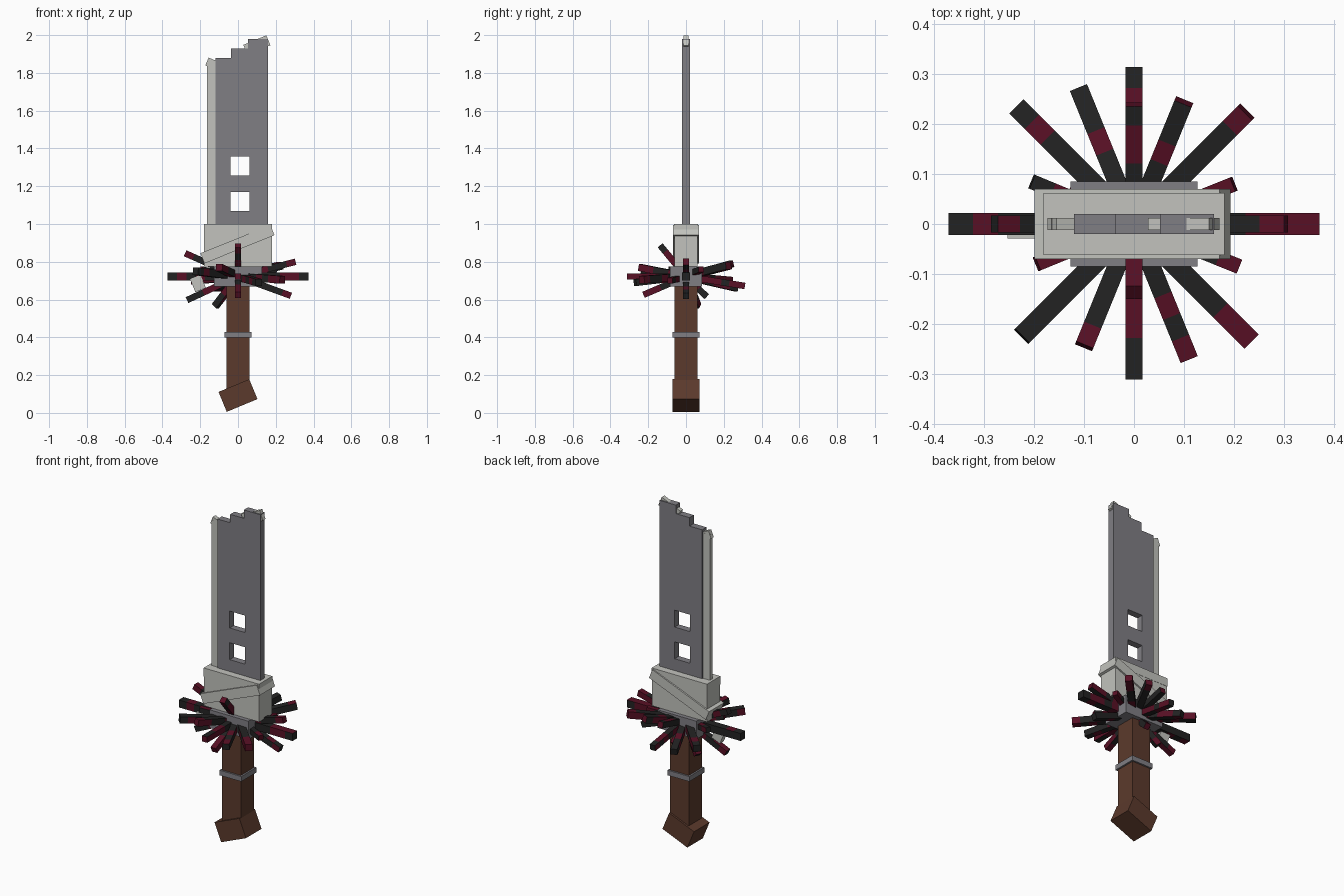
import bpy, bmesh, math, random
from mathutils import Vector, Matrix

if "Cube" in bpy.data.objects:
    bpy.data.objects.remove(bpy.data.objects["Cube"])

random.seed(4)


def material(name, rgb):
    m = bpy.data.materials.new(name)
    m.diffuse_color = (*rgb, 1)
    m.use_nodes = True
    m.node_tree.nodes["Principled BSDF"].inputs["Base Color"].default_value = m.diffuse_color
    return m


STEEL = material("steel grey", (0.215, 0.21, 0.23))
CLOTH = material("pale cloth", (0.54, 0.545, 0.51))
BROWN = material("brown leather", (0.105, 0.042, 0.025))
BLACK = material("black", (0.016, 0.016, 0.016))
RED = material("dark red", (0.098, 0.005, 0.018))


def make(name, bm, *mats):
    bmesh.ops.recalc_face_normals(bm, faces=bm.faces[:])
    me = bpy.data.meshes.new(name)
    bm.to_mesh(me)
    bm.free()
    for m in mats:
        me.materials.append(m)
    ob = bpy.data.objects.new(name, me)
    bpy.context.collection.objects.link(ob)
    return ob


def box(name, centre, size, mat, tilt=0):
    """Box of full size, tilted about y so that +x rises with positive tilt."""
    bm = bmesh.new()
    bmesh.ops.create_cube(bm, size=1)
    mtx = (Matrix.Translation(centre) @ Matrix.Rotation(math.radians(-tilt), 4, 'Y')
           @ Matrix.Diagonal((*size, 1)))
    bmesh.ops.transform(bm, matrix=mtx, verts=bm.verts[:])
    return make(name, bm, mat)


# Handle, ring and angled pommel
box("handle", (0, 0, 0.405), (0.122, 0.122, 0.55), BROWN)
box("handle_ring", (0, 0, 0.413), (0.142, 0.142, 0.03), STEEL)
box("pommel", (0, 0, 0.092), (0.176, 0.145, 0.114), BROWN, 22.5)

# Guard core and the wrapped cloth above it
box("guard_core", (0, 0, 0.722), (0.255, 0.17, 0.107), STEEL)
box("cloth_wrap", (0, 0, 0.888), (0.362, 0.122, 0.224), CLOTH)
box("cloth_collar", (0, 0, 0.975), (0.362, 0.125, 0.05), CLOTH)
box("cloth_band", (-0.003, 0, 0.893), (0.40, 0.14, 0.058), CLOTH, 22)
box("cloth_tail", (-0.212, -0.012, 0.685), (0.06, 0.035, 0.075), CLOTH, 22)

# Blade with stepped tip
outline = [(-0.12, 0.98), (0.16, 0.98), (0.16, 1.98), (0.052, 1.98),
           (0.052, 1.93), (-0.037, 1.93), (-0.037, 1.88), (-0.12, 1.88)]
bm = bmesh.new()
face = bm.faces.new([bm.verts.new((x, -0.02, z)) for x, z in outline])
ext = bmesh.ops.extrude_face_region(bm, geom=[face])
bmesh.ops.translate(bm, vec=(0, 0.04, 0),
                    verts=[v for v in ext["geom"] if isinstance(v, bmesh.types.BMVert)])
blade = make("blade", bm, STEEL)

# Two square windows through the blade
for z in (1.12, 1.307):
    cutter = box("window_cutter", (0.01, 0, z), (0.1, 0.2, 0.1), STEEL)
    mod = blade.modifiers.new("window", 'BOOLEAN')
    mod.operation, mod.solver, mod.object = 'DIFFERENCE', 'EXACT', cutter
    bpy.context.view_layer.objects.active = blade
    bpy.ops.object.modifier_apply(modifier=mod.name)
    bpy.data.objects.remove(cutter)

# Pale cutting edge and tip pieces
box("cutting_edge", (-0.142, 0, 1.42), (0.046, 0.025, 0.88), CLOTH)
box("edge_tip", (-0.145, 0, 1.852), (0.042, 0.0245, 0.045), CLOTH, -22.5)
box("blade_tip", (0.1, 0, 1.947), (0.132, 0.025, 0.057), CLOTH, 22.5)


def strand(end, width, pattern):
    """Tuft strand from the guard centre; pattern colours its top, r or b per segment."""
    start = Vector((0, 0, 0.722))
    along = Vector(end) - start
    x = along.normalized()
    y = Vector((0, 0, 1)).cross(x).normalized()
    z = x.cross(y)
    n = len(pattern)
    bm = bmesh.new()
    rings = []
    for i in range(n + 1):
        p = start + along * (0.2 + 0.8 * i / n)
        rings.append([bm.verts.new(p + (y * a + z * b) * width / 2)
                      for a, b in ((-1, 1), (1, 1), (1, -1), (-1, -1))])
    for i, (r0, r1) in enumerate(zip(rings, rings[1:])):
        for k in range(4):
            f = bm.faces.new((r0[k], r0[(k + 1) % 4], r1[(k + 1) % 4], r1[k]))
            f.material_index = int(pattern[i] == "r") if k == 0 else int(random.random() < 0.4)
    bm.faces.new(rings[0])
    bm.faces.new(rings[-1]).material_index = int(random.random() < 0.5)
    make("tuft_strand", bm, BLACK, RED)


# Level strands
strand((0.372, 0, 0.722), 0.044, "bbbrrr")
strand((-0.372, 0, 0.722), 0.044, "bbbbrb")
strand((0, -0.312, 0.722), 0.034, "bbrrbb")
strand((0, 0.312, 0.672), 0.034, "bbbrrb")

# Diagonal strands
strand((0.225, 0.225, 0.78), 0.04, "bbbbbr")
strand((-0.235, 0.235, 0.70), 0.04, "bbbbrb")
strand((0.235, -0.235, 0.705), 0.04, "bbbbrr")
strand((-0.225, -0.225, 0.75), 0.04, "bbbbbb")

# Strands close to the front and back
strand((0.1, 0.245, 0.79), 0.037, "bbrbb")
strand((-0.11, 0.27, 0.66), 0.037, "bbrbb")
strand((0.11, -0.27, 0.69), 0.037, "bbrbr")
strand((-0.1, -0.245, 0.77), 0.037, "bbbbr")

# Short strands close to the sides
strand((0.20, 0.08, 0.76), 0.03, "bbrr")
strand((-0.205, 0.085, 0.745), 0.03, "bbrb")
strand((0.21, -0.085, 0.70), 0.03, "bbbr")
strand((-0.195, -0.08, 0.76), 0.03, "bbrr")

# Strands rising and drooping at the sides, front and back
strand((0.305, 0, 0.80), 0.034, "bbbbr")
strand((0.28, 0, 0.62), 0.034, "bbbrb")
strand((-0.28, 0, 0.845), 0.034, "bbbbr")
strand((-0.27, 0, 0.597), 0.034, "bbbrr")
strand((0, -0.137, 0.887), 0.034, "bbrr")
strand((0, -0.225, 0.625), 0.034, "bbrr")
strand((0, 0.24, 0.78), 0.034, "bbrrb")
strand((0, 0.11, 0.615), 0.034, "bbbr")
strand((-0.12, 0.06, 0.565), 0.034, "bbrr")
